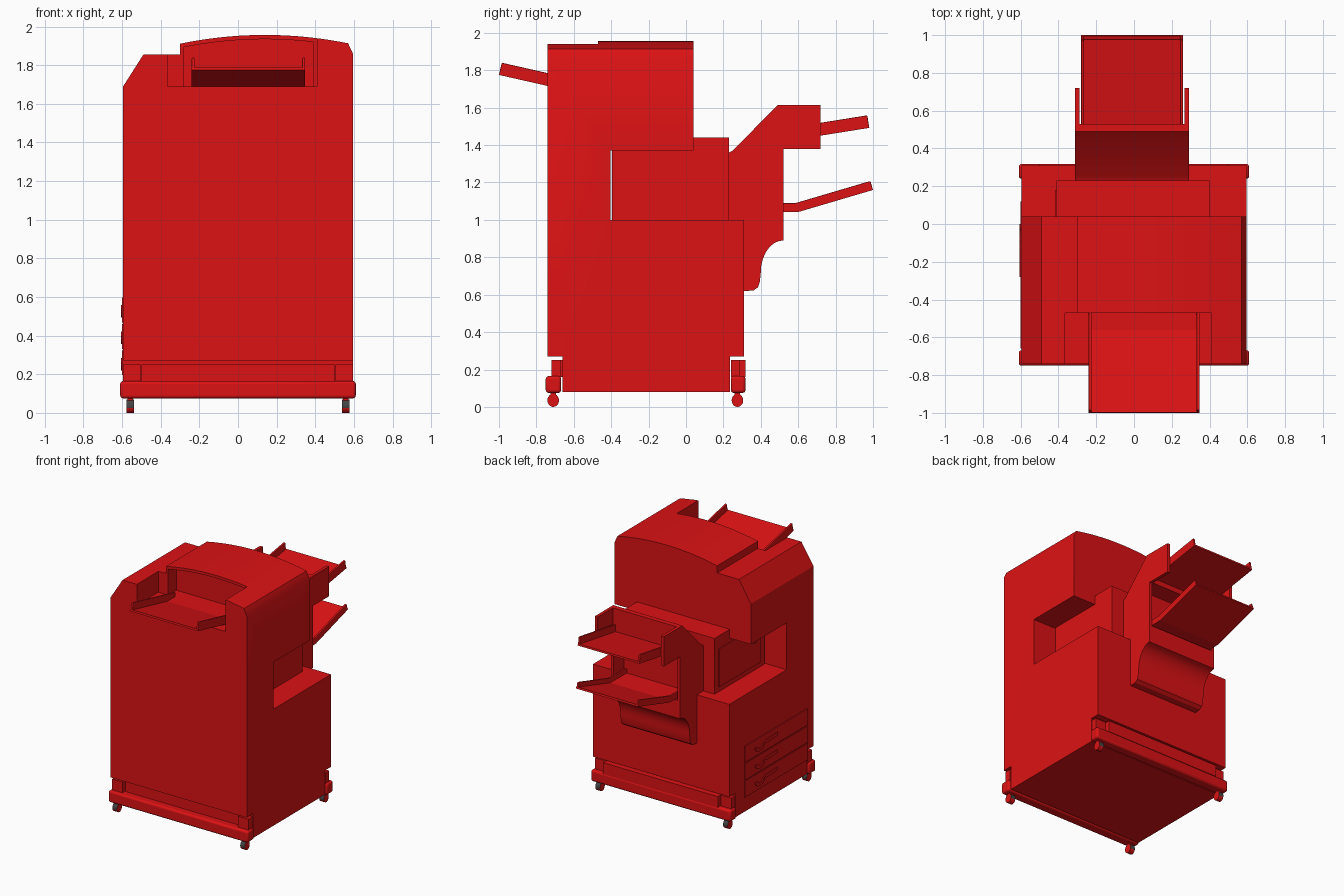
import bpy, bmesh, math
from mathutils import Vector

if "Cube" in bpy.data.objects:
    bpy.data.objects.remove(bpy.data.objects["Cube"], do_unlink=True)


def material(name, colour):
    m = bpy.data.materials.new(name)
    m.use_nodes = True
    m.diffuse_color = colour
    m.node_tree.nodes["Principled BSDF"].inputs["Base Color"].default_value = colour
    return m


RED = material("bright red", (0.72, 0.006, 0.007, 1))
GREY = material("dark grey", (0.06, 0.06, 0.06, 1))


def finish(name, bm):
    bmesh.ops.recalc_face_normals(bm, faces=bm.faces)
    mesh = bpy.data.meshes.new(name)
    bm.to_mesh(mesh)
    bm.free()
    ob = bpy.data.objects.new(name, mesh)
    bpy.context.collection.objects.link(ob)
    mesh.materials.append(RED)
    return ob


def prism(name, pts, lo, hi, axis="X"):
    """Extrude an outline: (y, z) along X, or (x, z) along Y."""
    bm = bmesh.new()
    place = (lambda a, b: (lo, a, b)) if axis == "X" else (lambda a, b: (a, lo, b))
    face = bm.faces.new([bm.verts.new(place(a, b)) for a, b in pts])
    grown = bmesh.ops.extrude_face_region(bm, geom=[face])["geom"]
    move = Vector((hi - lo, 0, 0)) if axis == "X" else Vector((0, hi - lo, 0))
    bmesh.ops.translate(bm, vec=move, verts=[v for v in grown if isinstance(v, bmesh.types.BMVert)])
    return finish(name, bm)


def box(name, x, y, z, bevel=0):
    ob = prism(name, [(y[0], z[0]), (y[1], z[0]), (y[1], z[1]), (y[0], z[1])], *x)
    if bevel:
        mod = ob.modifiers.new("rounding", "BEVEL")
        mod.width, mod.segments = bevel, 3
        smooth(ob)
    return ob


def activate(ob):
    bpy.ops.object.select_all(action="DESELECT")
    ob.select_set(True)
    bpy.context.view_layer.objects.active = ob


def smooth(ob):
    activate(ob)
    bpy.ops.object.shade_smooth_by_angle(angle=math.radians(30))


def boolean(ob, cutter, operation="DIFFERENCE"):
    mod = ob.modifiers.new("cut", "BOOLEAN")
    mod.operation, mod.object, mod.solver = operation, cutter, "EXACT"
    activate(ob)
    bpy.ops.object.modifier_apply(modifier=mod.name)
    bpy.data.objects.remove(cutter, do_unlink=True)


def arch(x, drop=0):
    """Height of the curved hood."""
    return 1.957 - 0.235 * (x - 0.14) ** 2 - drop


# Cabinet: front outline crossed with side outline
xs = [-0.3 + 0.87 * i / 14 for i in range(15)]
front = [(-0.595, 0), (-0.595, 1.69), (-0.49, 1.855), (-0.3, 1.855)]
front += [(x, arch(x)) for x in xs] + [(0.595, 1.86), (0.595, 0)]
side = [(-0.74, 0.27), (-0.66, 0.27), (-0.66, 0.08), (0.235, 0.08), (0.235, 0.27), (0.31, 0.27),
        (0.31, 1.0), (-0.405, 1.0), (-0.405, 1.37), (0.04, 1.37), (0.04, 2.1), (-0.74, 2.1)]
cabinet = prism("cabinet", side, -0.8, 0.8)
boolean(cabinet, prism("front_outline", front, -0.9, 0.5, "Y"), "INTERSECT")

# Open pocket in the top front and arched cavity behind it
boolean(cabinet, box("pocket_cutter", (-0.365, 0.41), (-0.9, -0.47), (1.69, 2.2)))
xs = [-0.28 + 0.67 * i / 10 for i in range(11)]
cavity = [(-0.28, 1.69)] + [(x, arch(x, 0.022)) for x in xs] + [(0.39, 1.69)]
boolean(cabinet, prism("cavity_cutter", cavity, -0.5, -0.37, "Y"))
smooth(cabinet)

# Middle unit in the side notch, with a side panel
box("middle_unit", (-0.41, 0.4), (-0.395, 0.23), (1.0, 1.44))
box("middle_side_panel", (-0.418, -0.41), (-0.34, 0.18), (1.04, 1.34))
box("middle_panel_latch", (-0.425, -0.418), (-0.28, -0.24), (1.22, 1.3))

# Base bumpers, corner posts and casters
for end, y0, y1, p0, p1, wheel_y in (("front", -0.75, -0.668, -0.72, -0.668, -0.71),
                                     ("back", 0.24, 0.318, 0.24, 0.285, 0.275)):
    box(end + "_bumper", (-0.61, 0.61), (y0, y1), (0.075, 0.165), 0.015)
    box(end + "_kick_panel", (-0.5, 0.5), (min(p0, y1 - 0.03), y1) if end == "back" else (-0.69, -0.66),
        (0.16, 0.25))
    for s, label in ((1, "left"), (-1, "right")):
        box(f"{end}_{label}_post", sorted((s * 0.505, s * 0.595)), (p0, p1), (0.16, 0.25))
        circle = [(wheel_y + 0.031 * math.cos(t * math.pi / 10), 0.035 + 0.035 * math.sin(t * math.pi / 10))
                  for t in range(20)]
        x = s * 0.558
        wheel = prism(f"{end}_{label}_caster", circle, x - 0.02, x + 0.02)
        wheel.data.materials.append(GREY)
        for f in wheel.data.polygons:
            f.material_index = int(abs(f.normal.x) < 0.5 and f.center.z > 0.025)
        smooth(wheel)
        box(f"{end}_{label}_caster_stem", (x - 0.015, x + 0.015), (wheel_y - 0.015, wheel_y + 0.015),
            (0.05, 0.09))

# Rear output unit: core between two cheeks
curve = [(0.4 + 0.12 * (1 - math.cos(t)), 0.72 + 0.17 * math.sin(t))
         for t in [math.pi / 2 * i / 8 for i in range(9)]]
foot = [(0.31, 0.62), (0.36, 0.622), (0.385, 0.64), (0.395, 0.67)]
slope = [(0.31, 1.0), (0.23, 1.0), (0.23, 1.36), (0.25, 1.37), (0.49, 1.615)]
core = foot + curve + [(0.52, 1.03), (0.39, 1.03), (0.39, 1.38), (0.53, 1.38), (0.53, 1.615)] + slope[::-1]
cheek = foot + curve + [(0.52, 1.38), (0.72, 1.38), (0.72, 1.615)] + slope[::-1]
smooth(prism("output_core", core, -0.29, 0.27))
for label, x0 in (("right", -0.312), ("left", 0.268)):
    smooth(prism(f"output_{label}_cheek", cheek, x0, x0 + 0.024))


# Trays: thin floor with a rail along each side
def tray(name, path, x0, x1, height):
    def strip(h):
        d = (Vector(path[-1]) - Vector(path[-2])).normalized()
        n = Vector((-d.y, d.x))
        if n.y < 0:
            n = -n
        return path + [tuple(Vector(p) + n * h) for p in reversed(path)]
    prism(name + "_floor", strip(0.014), x0, x1)
    for label, x in (("right", x0), ("left", x1 - 0.016)):
        rail = prism(f"{name}_{label}_rail", strip(height), x, x + 0.016)
        mod = rail.modifiers.new("rounding", "BEVEL")
        mod.width, mod.segments = 0.005, 2


tray("front_tray", [(-0.47, 1.655), (-1.0, 1.775)], -0.24, 0.348, 0.067)
tray("upper_rear_tray", [(0.5, 1.415), (0.98, 1.492)], -0.28, 0.26, 0.068)
tray("lower_rear_tray", [(0.38, 1.04), (0.6, 1.042), (1.0, 1.16)], -0.28, 0.26, 0.05)

# Paper drawers with swept handles on the right side
for i in range(3):
    z = 0.195 + 0.137 * i
    box(f"drawer_{i + 1}", (-0.601, -0.594), (-0.66, 0.12), (z, z + 0.129))
    arc = [(-0.06 + 0.06 * math.cos(t), z + 0.07 + 0.045 * math.sin(t))
           for t in [math.pi * (1 + k / 8) for k in range(9)]]
    inner = [(-0.06 + 0.035 * math.cos(t), z + 0.07 + 0.02 * math.sin(t))
             for t in [math.pi * (2 - k / 8) for k in range(9)]]
    handle = arc + inner + [(-0.13, z + 0.085), (-0.28, z + 0.09), (-0.28, z + 0.065), (-0.14, z + 0.06)]
    prism(f"drawer_handle_{i + 1}", handle, -0.607, -0.6)
